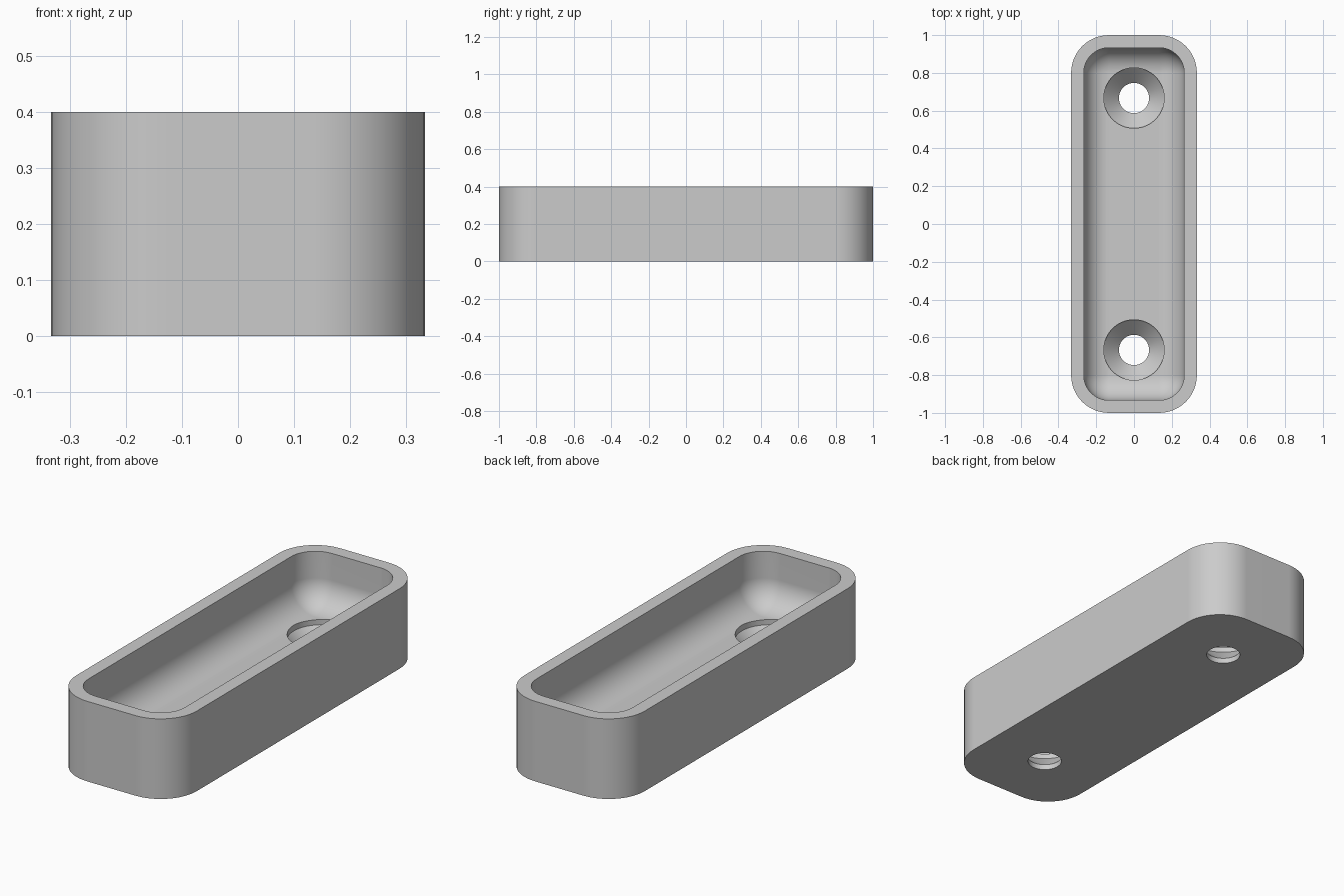
import bpy, bmesh, math

if "Cube" in bpy.data.objects:
    bpy.data.objects.remove(bpy.data.objects["Cube"])

HALF_X, HALF_Y, HEIGHT = 0.333, 1.0, 0.4
CORNER, WALL, FLOOR = 0.2, 0.067, 0.133
FILLET = CORNER - WALL
STEPS = 12

grey = bpy.data.materials.new("plain grey")
grey.use_nodes = True
grey.diffuse_color = (0.6, 0.6, 0.6, 1)
grey.node_tree.nodes["Principled BSDF"].inputs["Base Color"].default_value = (0.6, 0.6, 0.6, 1)


def rounded_loop(bm, inset, z):
    """Ring of vertices round a rounded rectangle, shrunk by inset."""
    r = max(CORNER - inset, 0)
    cx, cy = HALF_X - CORNER, HALF_Y - CORNER
    ring = []
    for q, (sx, sy) in enumerate([(1, 1), (-1, 1), (-1, -1), (1, -1)]):
        for i in range(STEPS + 1):
            a = (q + i / STEPS) * math.pi / 2
            ring.append(bm.verts.new((sx * cx + r * math.cos(a), sy * cy + r * math.sin(a), z)))
    return ring


def circle_loop(bm, r, z, sides=64):
    angles = [2 * math.pi * i / sides for i in range(sides)]
    return [bm.verts.new((r * math.cos(a), r * math.sin(a), z)) for a in angles]


def solid(name, bm, rings):
    """Bridge the rings in order, cap both ends and make an object."""
    for a, b in zip(rings, rings[1:]):
        for i in range(len(a)):
            j = (i + 1) % len(a)
            bm.faces.new((a[i], a[j], b[j], b[i]))
    bm.faces.new(rings[0][::-1])
    bm.faces.new(rings[-1])
    bmesh.ops.remove_doubles(bm, verts=bm.verts, dist=1e-5)
    bmesh.ops.recalc_face_normals(bm, faces=bm.faces)
    mesh = bpy.data.meshes.new(name)
    bm.to_mesh(mesh)
    bm.free()
    obj = bpy.data.objects.new(name, mesh)
    bpy.context.collection.objects.link(obj)
    mesh.materials.append(grey)
    return obj


# Tray: outer wall, rim, inner wall, then a rounded fillet down to the floor
bm = bmesh.new()
rings = [rounded_loop(bm, inset, z) for inset, z in [(0, 0), (0, HEIGHT), (WALL, HEIGHT)]]
for i in range(STEPS + 1):
    t = i / STEPS * math.pi / 2
    rings.append(rounded_loop(bm, WALL + FILLET * (1 - math.cos(t)),
                              FLOOR + FILLET * (1 - math.sin(t))))
tray = solid("tray", bm, rings)

# Countersunk screw holes: through hole, cone, short head recess
bpy.context.view_layer.objects.active = tray
tray.select_set(True)
for y in (-0.667, 0.667):
    bm = bmesh.new()
    profile = [(0.08, -0.1), (0.08, 0.027), (0.16, 0.107), (0.16, 0.3)]
    cutter = solid("screw_hole_cutter", bm, [circle_loop(bm, r, z) for r, z in profile])
    cutter.location.y = y
    cutter.hide_render = True
    cut = tray.modifiers.new("screw hole", "BOOLEAN")
    cut.operation = "DIFFERENCE"
    cut.solver = "EXACT"
    cut.object = cutter
    bpy.ops.object.modifier_apply(modifier=cut.name)
    bpy.data.objects.remove(cutter)

# Smooth curves with crisp rims and clean flats
bpy.ops.object.shade_smooth_by_angle(angle=math.radians(30))
weighted = tray.modifiers.new("clean flats", "WEIGHTED_NORMAL")
weighted.keep_sharp = True
